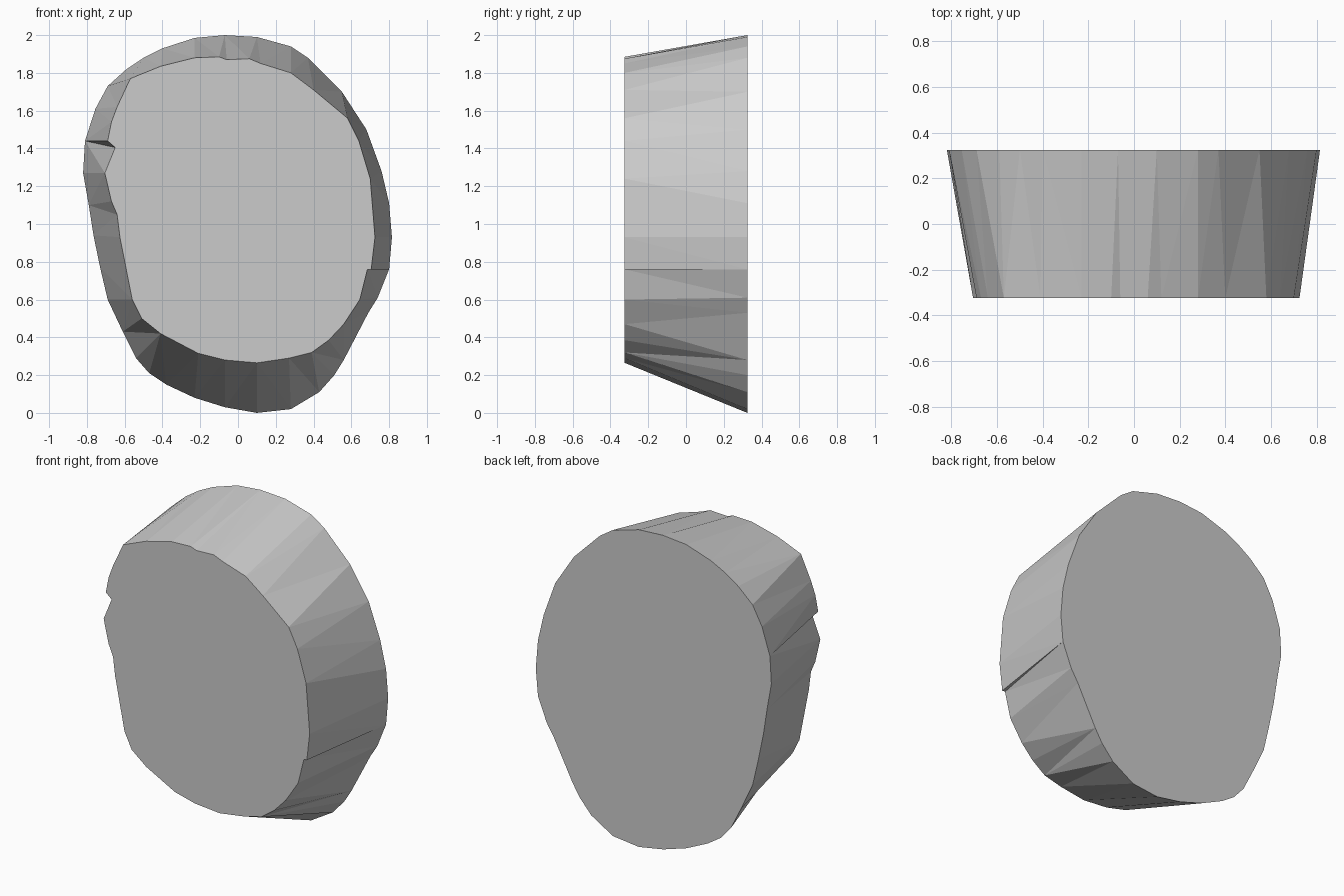
import bpy, bmesh
from mathutils import Vector

HALF = 0.325

# Large back outline (x, z), clockwise from the top
BACK = [(-.07, 2), (.10, 1.99), (.28, 1.94), (.37, 1.88), (.55, 1.70), (.68, 1.50),
        (.76, 1.28), (.80, 1.11), (.815, .93), (.80, .76), (.74, .61), (.69, .53),
        (.56, .28), (.51, .20), (.43, .11), (.28, .02), (.10, 0), (-.07, .03),
        (-.23, .08), (-.38, .15), (-.47, .21), (-.54, .29), (-.61, .43), (-.69, .60),
        (-.73, .77), (-.765, .94), (-.79, 1.10), (-.82, 1.27), (-.81, 1.44),
        (-.755, 1.61), (-.69, 1.73), (-.59, 1.82), (-.50, 1.88), (-.40, 1.93),
        (-.23, 1.985)]
# Smaller chipped front outline
FRONT = [(-.10, 1.885), (-.06, 1.87), (.06, 1.875), (.12, 1.85), (.28, 1.80),
         (.40, 1.71), (.58, 1.56), (.64, 1.44), (.70, 1.24), (.725, .93), (.705, .76),
         (.685, .76), (.645, .60), (.56, .47), (.48, .385), (.39, .32), (.27, .29),
         (.10, .265), (-.07, .28), (-.21, .315), (-.41, .42), (-.51, .50), (-.56, .60),
         (-.625, .93), (-.64, 1.05), (-.67, 1.12), (-.705, 1.27), (-.65, 1.405),
         (-.69, 1.44), (-.67, 1.54), (-.64, 1.62), (-.57, 1.77), (-.41, 1.835),
         (-.23, 1.88)]


def ring(bm, outline, y):
    return [bm.verts.new((x, y, z)) for x, z in outline]


def bridge(bm, a, b):
    """Stitch two rings of different counts, always along the shorter diagonal."""
    i = j = 0
    while i < len(a) or j < len(b):
        a0, a1 = a[i % len(a)], a[(i + 1) % len(a)]
        b0, b1 = b[j % len(b)], b[(j + 1) % len(b)]
        step_a = j == len(b) or (i < len(a) and
                                 (a1.co - b0.co).length <= (b1.co - a0.co).length)
        if step_a:
            bm.faces.new((a0, a1, b0))
            i += 1
        else:
            bm.faces.new((a0, b1, b0))
            j += 1


# Stone slab: two flat caps and a faceted tapering rim
bm = bmesh.new()
back, front = ring(bm, BACK, HALF), ring(bm, FRONT, -HALF)
bm.faces.new(back)
bm.faces.new(front)
bridge(bm, back, front)
bmesh.ops.recalc_face_normals(bm, faces=bm.faces[:])
mesh = bpy.data.meshes.new("stone_slab")
bm.to_mesh(mesh)
bm.free()
bpy.context.collection.objects.link(bpy.data.objects.new("stone_slab", mesh))
